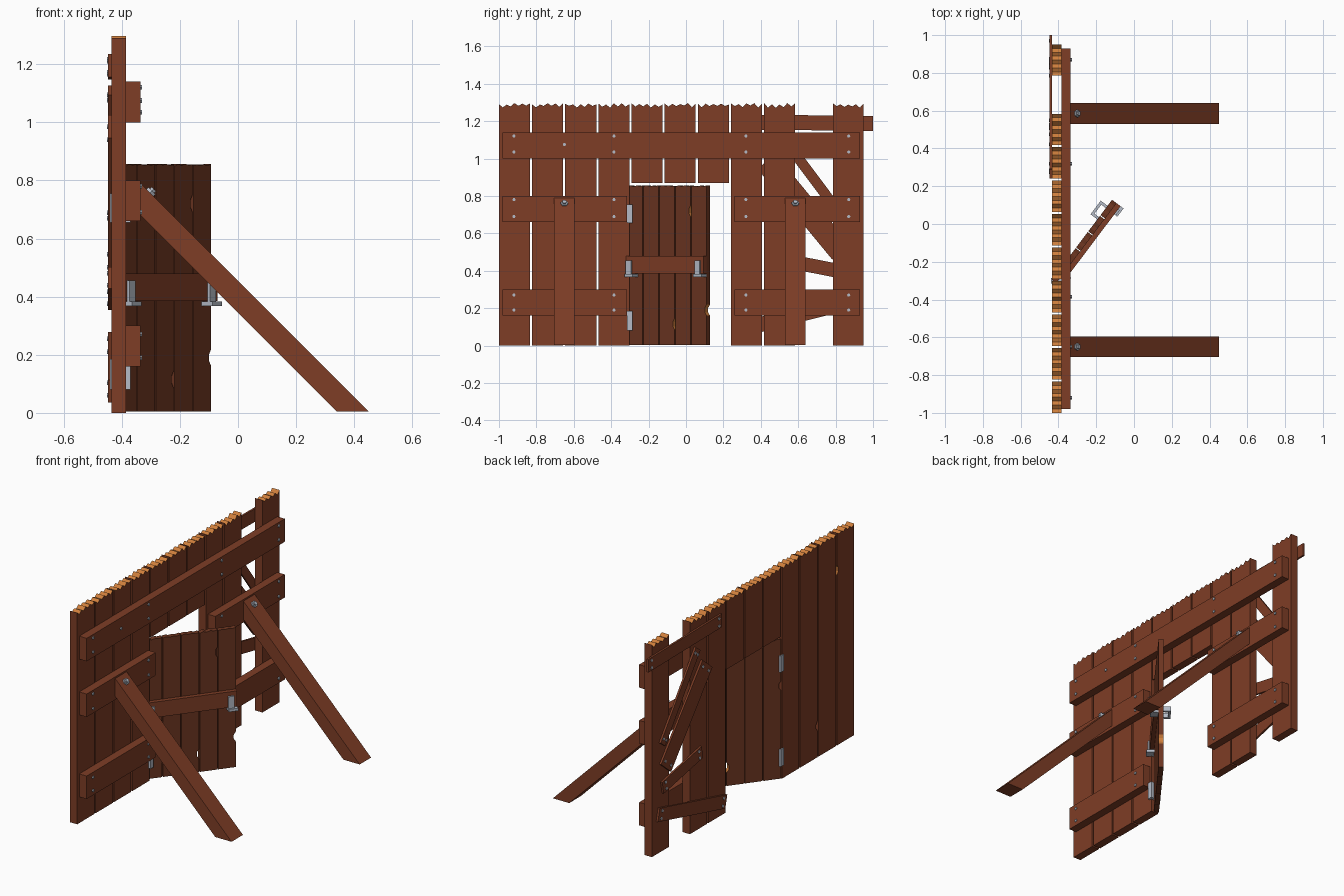
import bpy, bmesh, math, random
from mathutils import Vector, Matrix

if "Cube" in bpy.data.objects:
    bpy.data.objects.remove(bpy.data.objects["Cube"])

random.seed(4)


def material(name, rgb):
    m = bpy.data.materials.new(name)
    m.diffuse_color = (*rgb, 1)
    m.use_nodes = True
    m.node_tree.nodes["Principled BSDF"].inputs["Base Color"].default_value = m.diffuse_color
    return m


WOOD = material("brown wood", (0.21, 0.047, 0.019))
DOOR = material("door wood", (0.15, 0.036, 0.015))
RAW = material("raw cut wood", (0.62, 0.21, 0.045))
STEEL = material("steel", (0.46, 0.50, 0.57))

X, Y, Z = Vector((1, 0, 0)), Vector((0, 1, 0)), Vector((0, 0, 1))


def finish(name, bm, mats):
    bmesh.ops.recalc_face_normals(bm, faces=bm.faces)
    me = bpy.data.meshes.new(name)
    bm.to_mesh(me)
    bm.free()
    for m in mats:
        me.materials.append(m)
    ob = bpy.data.objects.new(name, me)
    bpy.context.collection.objects.link(ob)
    return ob


def prism(name, pts, origin, u, v, depth, mats):
    """Extrude a 2D outline; a point with a third value colours the edge after it."""
    bm = bmesh.new()
    origin = Vector(origin)
    a = [bm.verts.new(origin + u * p[0] + v * p[1]) for p in pts]
    b = [bm.verts.new(w.co + depth) for w in a]
    bm.faces.new(a)
    bm.faces.new(b[::-1])
    n = len(pts)
    for i, p in enumerate(pts):
        j = (i + 1) % n
        f = bm.faces.new((a[i], b[i], b[j], a[j]))
        f.material_index = p[2] if len(p) > 2 else 0
    return finish(name, bm, mats)


def rect(a0, a1, b0, b1):
    return [(a0, b0), (a1, b0), (a1, b1), (a0, b1)]


def box(name, x, y, z, mat):
    return prism(name, rect(*y, *z), (x[0], 0, 0), Y, Z, X * (x[1] - x[0]), [mat])


def plank_outline(a0, a1, z0, z1, rough, steps, left=None, right=None, top_raw=1):
    """Plank with a splintered top and optional knot notches in its edges."""
    pts = [(a0, z0), (a1, z0)]

    def notch(edge, inward, z, up):
        d = 1 if up else -1
        return [(edge, z - .03 * d, 1), (edge + inward, z - .012 * d, 1),
                (edge + inward, z + .012 * d, 1), (edge, z + .03 * d)]
    if right:
        pts += notch(a1, -.012, right, True)
    for i in range(steps + 1):
        t = i / steps
        drop = rough * (random.uniform(.5, 1) if i % 2 else random.uniform(0, .35))
        pts.append((a1 + (a0 - a1) * t, z1 - drop, top_raw if i < steps else 0))
    if left:
        pts += notch(a0, .012, left, False)
    return pts


# wall planks: one is missing, three are cut short above the doorway
for i in range(11):
    if i == 9:
        continue
    a0 = -1 + i * .1772
    a1 = a0 + (.178 - .012 if i < 10 else .17)
    if i == 10:
        a0, a1 = .785, .95
    z0 = .87 if i in (4, 5, 6) else 0
    out = plank_outline(a0, a1, z0, 1.297, .026, 8,
                        left={2: .19}.get(i), right={0: 1.07}.get(i))
    prism("wall_plank", out, (-.435, 0, 0), Y, Z, X * .05, [WOOD, RAW])

# horizontal rails
RX = (-.385, -.335)
box("top_rail", RX, (-.98, .93), (1.0, 1.14), WOOD)
for nm, z in (("middle_rail", (.66, .80)), ("lower_rail", (.16, .30))):
    box(nm + "_left", RX, (-.98, -.315), z, WOOD)
    box(nm + "_right", RX, (.26, .93), z, WOOD)

# diagonal support braces with bolts
for y in (-.65, .585):
    prism("support_brace", [(-.335, .79), (-.335, .68), (.34, .004), (.45, .004)],
          (0, y - .055, 0), X, Z, Y * .11, [WOOD])
    bm = bmesh.new()
    rot = Matrix.Rotation(math.pi / 4, 4, 'Y')
    for r, h in ((.02, .012), (.012, .03)):
        bmesh.ops.create_cone(bm, cap_ends=True, segments=6, radius1=r, radius2=r, depth=h,
                              matrix=Matrix.Translation((-.3, y, .76)) @ rot)
    finish("brace_bolt", bm, [STEEL])

# patch boards nailed over the gap at the back: ends (y, z), width
nails = []
PATCHES = [((.29, 1.195), (1.0, 1.188), .08), ((.52, 1.11), (.86, .655), .055),
           ((.43, .985), (.83, .50), .125), ((.48, .465), (.86, .39), .075),
           ((.25, .075), (.90, .24), .08)]
for p, q, w in PATCHES:
    p, q = Vector((0, *p)), Vector((0, *q))
    u = (q - p).normalized()
    v = X.cross(u)
    length = (q - p).length
    prism("patch_board", rect(0, length, -w / 2, w / 2), p - X * .435, u, v, X * -.012, [WOOD])
    for t in (.03, length - .03):
        for s in (-.28, .28):
            c = p + u * t + v * (s * w)
            nails.append((-.447, c.y, c.z))

# rail nails
for y in (-.92, -.385, .32, .87):
    for z in (1.035, 1.12, .69, .78, .19, .27):
        nails.append((-.333, y, z))
nails.append((-.333, -.65, 1.075))
bm = bmesh.new()
for n in nails:
    bmesh.ops.create_cone(bm, cap_ends=True, segments=6, radius1=.009, radius2=.009, depth=.007,
                          matrix=Matrix.Translation(n) @ Matrix.Rotation(math.pi / 2, 4, 'Y'))
finish("nails", bm, [STEEL])

# open door, swung about its hinge side
ANG = math.radians(37)
U = Vector((math.sin(ANG), math.cos(ANG), 0))
N = Vector((math.cos(ANG), -math.sin(ANG), 0))
HINGE = Vector((-.435, -.295, 0))


def door_box(name, u, w, z, mat):
    return prism(name, rect(*u, *z), HINGE + N * w[0], U, Z, N * (w[1] - w[0]), [mat])


LEFT, RIGHT = {0: .57}, {2: .115, 3: .72, 4: .19}
for i in range(5):
    a0 = i * .107
    out = plank_outline(a0, a0 + .102, .004, .857, .008, 5, LEFT.get(i), RIGHT.get(i), 0)
    prism("door_plank", out, HINGE, U, Z, N * .03, [DOOR, RAW])
door_box("door_bar", (.0, .53), (.03, .056), (.385, .48), WOOD)

# L-shaped brackets holding the bar
for u in (.015, .475):
    door_box("bracket_plate", (u, u + .035), (.056, .066), (.37, .455), STEEL)
    door_box("bracket_foot", (u, u + .055), (.03, .076), (.367, .383), STEEL)

# handle on the back of the door
door_box("handle_grip", (.40, .49), (-.045, -.03), (.40, .43), STEEL)
for u in (.40, .475):
    door_box("handle_post", (u, u + .015), (-.03, 0), (.40, .43), STEEL)

# hinges
for z in ((.655, .755), (.08, .185)):
    box("hinge", (-.44, -.37), (-.315, -.285), z, STEEL)
